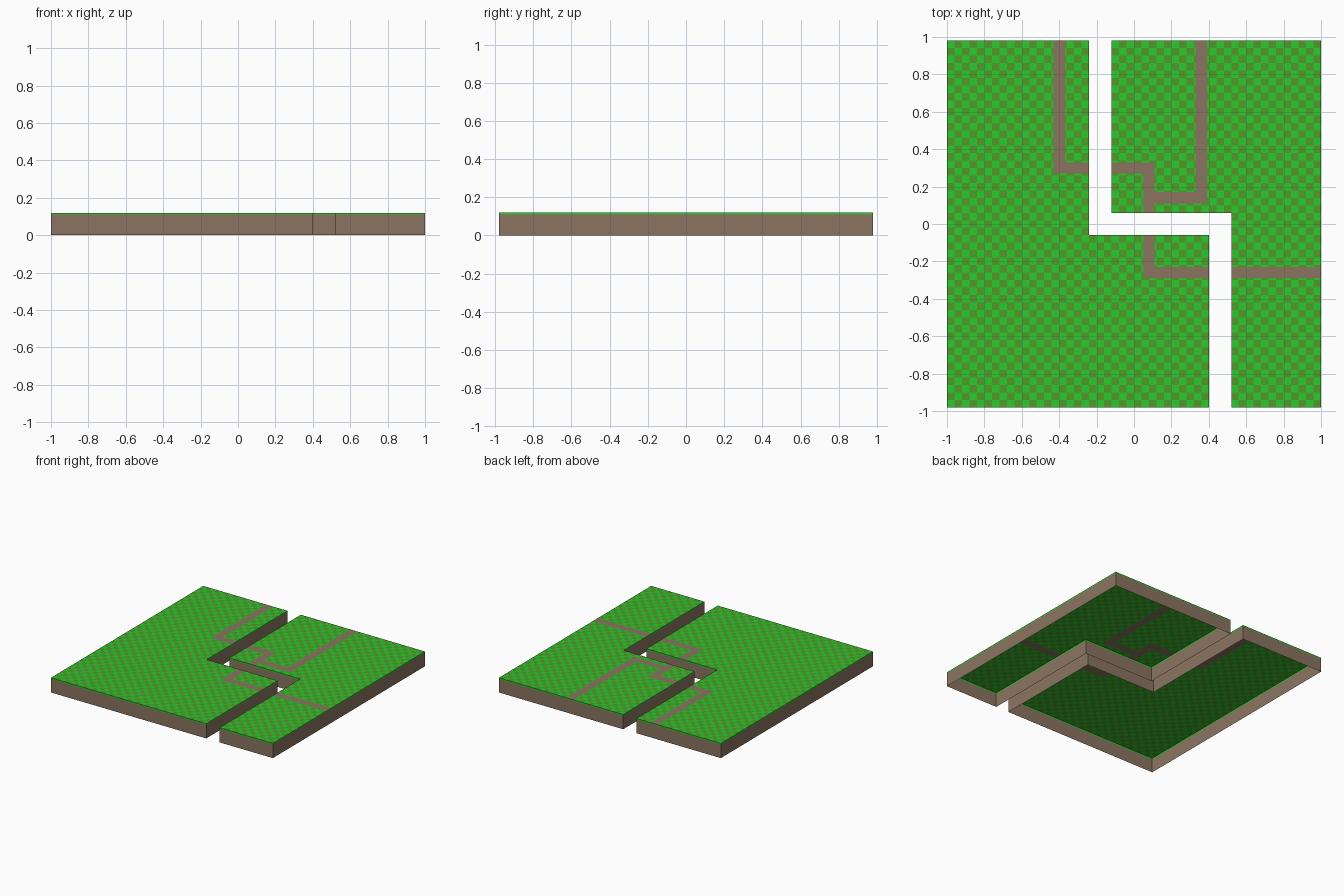
import bpy, bmesh, math

if "Cube" in bpy.data.objects:
    bpy.data.objects.remove(bpy.data.objects["Cube"])

CELL, HALF_PATH = 0.04, 0.03
X0, X1, Y0, Y1 = -1.0, 1.0, -0.98, 0.98
TOP, SOIL_TOP = 0.12, 0.11


def material(name, rgb):
    m = bpy.data.materials.new(name)
    m.diffuse_color = (*rgb, 1)
    m.use_nodes = True
    m.node_tree.nodes["Principled BSDF"].inputs["Base Color"].default_value = m.diffuse_color
    return m


LIGHT = material("light_grass", (0.025, 0.58, 0.028))
DARK = material("dark_grass", (0.08, 0.32, 0.022))
SOIL = material("soil", (0.26, 0.175, 0.12))

# Outlines of the two banks, split by the stepped river channel
BANKS = {
    "west_bank": [(X0, Y0), (0.40, Y0), (0.40, -0.06), (-0.24, -0.06), (-0.24, Y1), (X0, Y1)],
    "east_bank": [(0.52, Y0), (X1, Y0), (X1, Y1), (-0.12, Y1), (-0.12, 0.06), (0.52, 0.06)],
}

# Centre lines of the dirt paths
PATHS = [
    [(-0.40, 1.2), (-0.40, 0.30), (0.08, 0.30), (0.08, -0.26), (1.2, -0.26)],
    [(0.36, 1.2), (0.36, 0.14), (0.08, 0.14)],
]


def in_bank(name, x, y):
    if name == "west_bank":
        return x < -0.24 or (x < 0.40 and y < -0.06)
    return x > 0.52 or (x > -0.12 and y > 0.06)


def on_path(x, y):
    for line in PATHS:
        for (ax, ay), (bx, by) in zip(line, line[1:]):
            if (min(ax, bx) - HALF_PATH < x < max(ax, bx) + HALF_PATH
                    and min(ay, by) - HALF_PATH < y < max(ay, by) + HALF_PATH):
                return True
    return False


def cuts(start, end, axis):
    # Checker lines plus path edges along one axis
    lines = {round(start + i * CELL, 3) for i in range(round((end - start) / CELL) + 1)}
    for line in PATHS:
        for p in line:
            lines |= {round(p[axis] - HALF_PATH, 3), round(p[axis] + HALF_PATH, 3)}
    return sorted(v for v in lines if start <= v <= end)


def finish(name, bm, mats):
    bmesh.ops.remove_doubles(bm, verts=bm.verts, dist=1e-4)
    me = bpy.data.meshes.new(name)
    bm.to_mesh(me)
    bm.free()
    for m in mats:
        me.materials.append(m)
    bpy.context.collection.objects.link(bpy.data.objects.new(name, me))


def walls(bm, outline, z0, z1):
    for (ax, ay), (bx, by) in zip(outline, outline[1:] + outline[:1]):
        bm.faces.new([bm.verts.new(c) for c in
                      ((ax, ay, z0), (bx, by, z0), (bx, by, z1), (ax, ay, z1))])


XS, YS = cuts(X0, X1, 0), cuts(Y0, Y1, 1)
for bank, outline in BANKS.items():
    # Soil sides, open underneath
    bm = bmesh.new()
    walls(bm, outline, 0, SOIL_TOP)
    finish(bank + "_soil", bm, [SOIL])

    # Checkered turf sheet with paths and a thin green rim
    bm = bmesh.new()
    walls(bm, outline, SOIL_TOP, TOP)
    for xa, xb in zip(XS, XS[1:]):
        for ya, yb in zip(YS, YS[1:]):
            x, y = (xa + xb) / 2, (ya + yb) / 2
            if not in_bank(bank, x, y):
                continue
            f = bm.faces.new([bm.verts.new((u, v, TOP)) for u, v in
                              ((xa, ya), (xb, ya), (xb, yb), (xa, yb))])
            checker = (math.floor((x - X0) / CELL) + math.floor((y - Y0) / CELL)) % 2
            f.material_index = 2 if on_path(x, y) else checker
    finish(bank + "_turf", bm, [LIGHT, DARK, SOIL])
